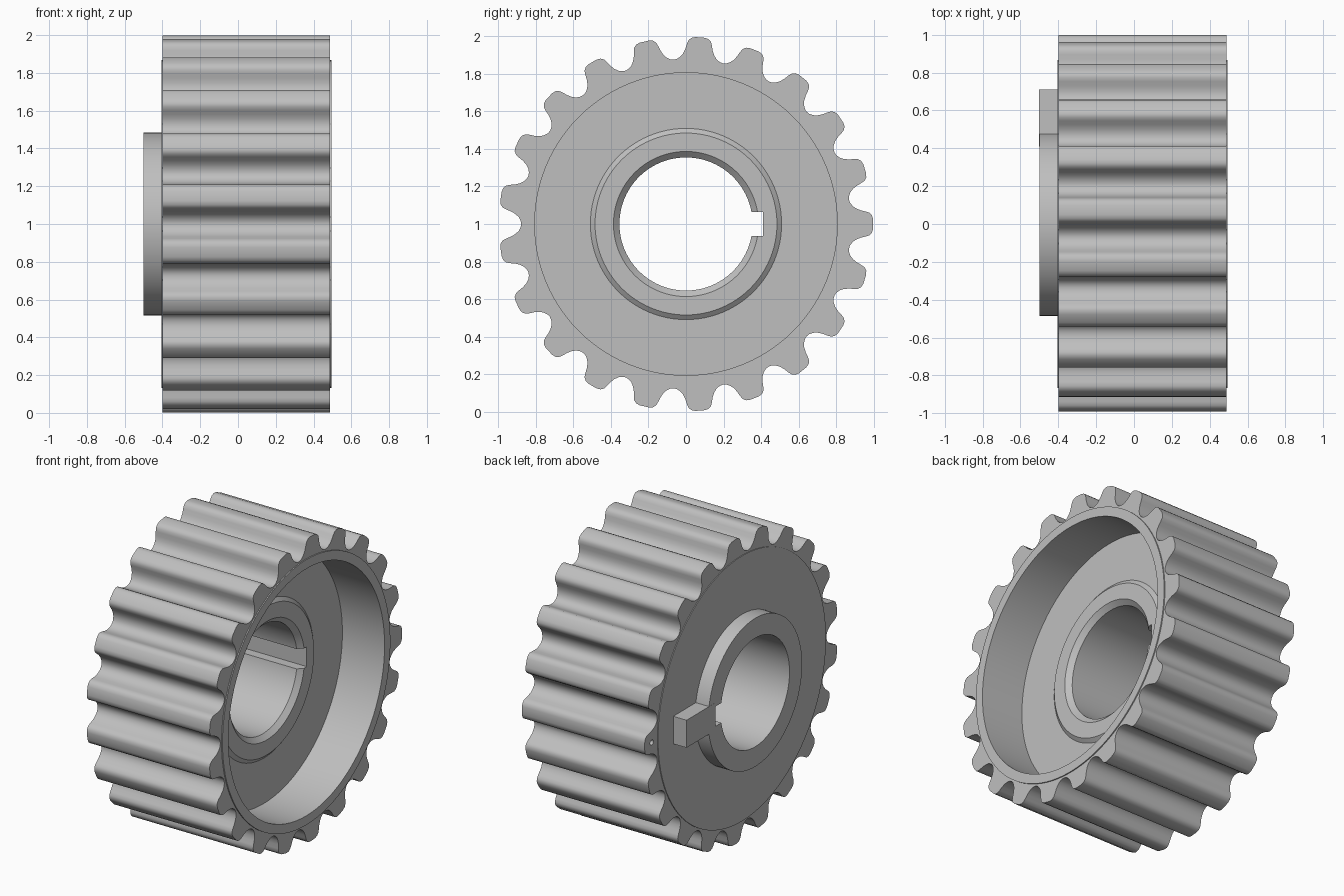
import bpy, bmesh, math
from mathutils import Vector

cube = bpy.data.objects.get("Cube")
if cube:
    bpy.data.objects.remove(cube, do_unlink=True)

steel = bpy.data.materials.new("steel_grey")
steel.use_nodes = True
grey = (0.52, 0.52, 0.52, 1)
steel.diffuse_color = grey
steel.node_tree.nodes["Principled BSDF"].inputs["Base Color"].default_value = grey


def polar(x, r, a):
    # Gear axis runs along x at height 1; angle 0 points to +y
    return Vector((x, r * math.cos(a), 1 + r * math.sin(a)))


def loft(name, rings, angle=30):
    """Closed tube: a cycle of equal rings joined by quads."""
    bm = bmesh.new()
    loops = [[bm.verts.new(p) for p in ring] for ring in rings]
    n = len(loops[0])
    for k, a in enumerate(loops):
        b = loops[(k + 1) % len(loops)]
        for i in range(n):
            j = (i + 1) % n
            bm.faces.new((a[i], a[j], b[j], b[i]))
    bmesh.ops.recalc_face_normals(bm, faces=bm.faces)
    return finish(name, bm, angle)


def finish(name, bm, angle=30):
    mesh = bpy.data.meshes.new(name)
    bm.to_mesh(mesh)
    bm.free()
    mesh.materials.append(steel)
    obj = bpy.data.objects.new(name, mesh)
    bpy.context.collection.objects.link(obj)
    smooth(obj, angle)
    return obj


def smooth(obj, angle=30):
    bpy.ops.object.select_all(action='DESELECT')
    obj.select_set(True)
    bpy.context.view_layer.objects.active = obj
    bpy.ops.object.shade_smooth_by_angle(angle=math.radians(angle))


def box(name, lo, hi):
    bm = bmesh.new()
    bmesh.ops.create_cube(bm, size=1)
    for v in bm.verts:
        v.co = Vector([l + (c + 0.5) * (h - l) for l, h, c in zip(lo, hi, v.co)])
    return finish(name, bm)


def cut(obj, cutter):
    mod = obj.modifiers.new("cut", 'BOOLEAN')
    mod.operation, mod.solver, mod.object = 'DIFFERENCE', 'EXACT', cutter
    bpy.context.view_layer.objects.active = obj
    bpy.ops.object.modifier_apply(modifier=mod.name)
    bpy.data.objects.remove(cutter, do_unlink=True)
    smooth(obj)


# Turned body: hub boss, back web, rim wall and deep front recess
profile = [(-0.5, 0.355), (-0.5, 0.485), (-0.405, 0.485), (-0.405, 0.867),
           (0.495, 0.867), (0.495, 0.807), (0.19, 0.807), (0.19, 0.51),
           (0.21, 0.485), (0.21, 0.387), (0.18, 0.355)]
SEG = 96
body = loft("body", [[polar(x, r, math.tau * i / SEG) for i in range(SEG)]
                     for x, r in profile])

# Keyway through the bore
cut(body, box("keyway_cutter", (-0.6, 0.3, 0.935), (0.4, 0.41, 1.065)))

# Toothed ring: half a tooth as (sideways, radius), mirrored and repeated
TEETH = 21
half = [(0.025, 0.998), (0.046, 0.993), (0.06, 0.98), (0.067, 0.96),
        (0.073, 0.935), (0.083, 0.911), (0.097, 0.893), (0.115, 0.882)]
tooth = [(-t, r) for t, r in reversed(half)] + half + [(0.131, 0.879)]
outline = []
for k in range(TEETH):
    step = math.tau * k / TEETH
    outline += [(step + t / r, r) for t, r in tooth]
BACK, FRONT, INNER = -0.4, 0.488, 0.84
ring = loft("toothed_ring", [
    [polar(BACK, INNER, a) for a, r in outline],
    [polar(BACK, r, a) for a, r in outline],
    [polar(FRONT, r, a) for a, r in outline],
    [polar(FRONT, INNER, a) for a, r in outline]], 32)

# Small timing dimple on the back of one tooth
bm = bmesh.new()
bmesh.ops.create_cone(bm, cap_ends=True, segments=16, radius1=0.017,
                      radius2=0.017, depth=0.08)
for v in bm.verts:
    v.co = Vector((BACK + v.co.z, 0.925 + v.co.x, 1 + v.co.y))
bmesh.ops.recalc_face_normals(bm, faces=bm.faces)
cut(ring, finish("dimple_cutter", bm))

# Locating lug reaching out from the hub boss
box("locating_lug", (-0.501, 0.41, 0.91), (-0.39, 0.71, 1.09))
